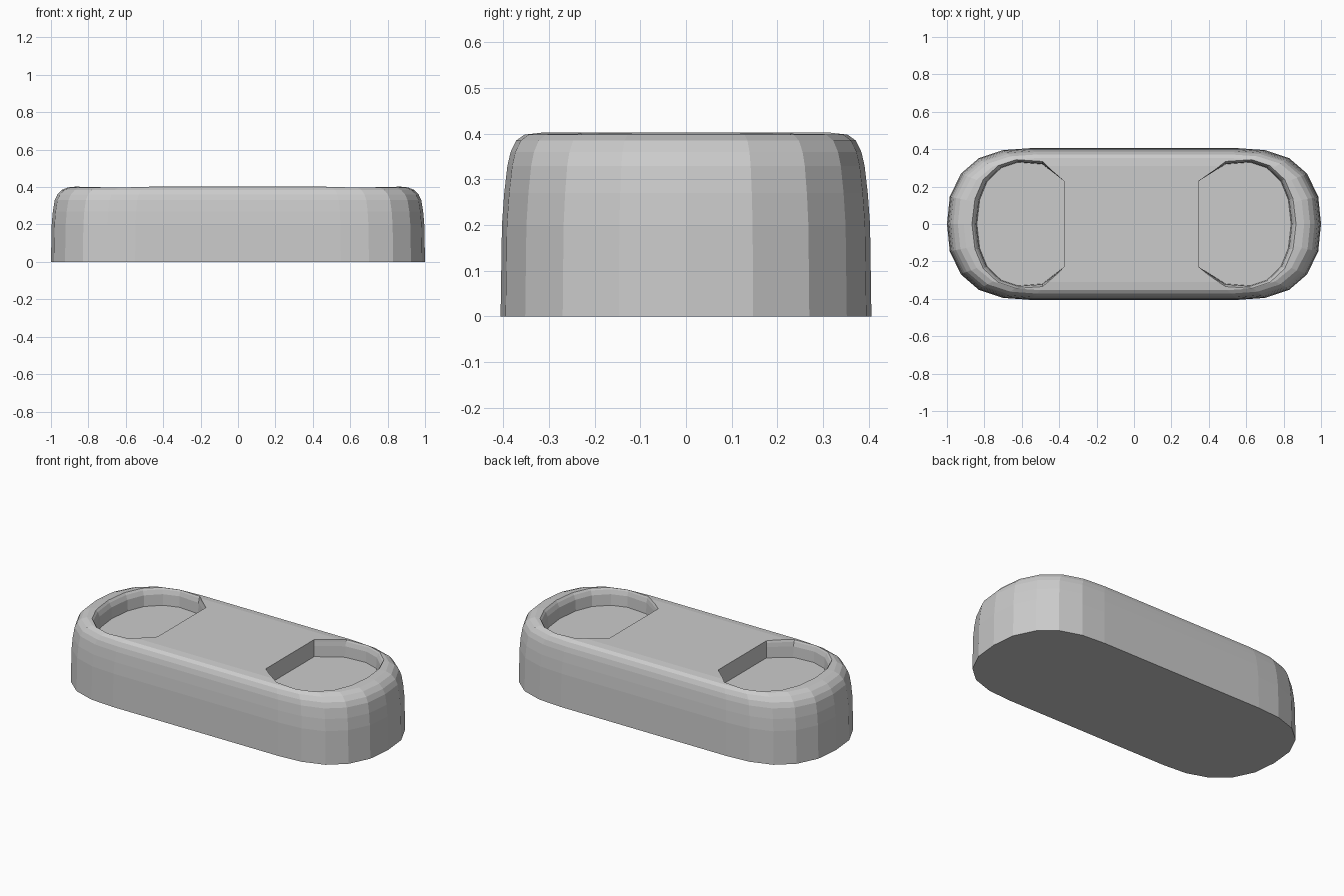
import bpy, bmesh

if "Cube" in bpy.data.objects:
    bpy.data.objects.remove(bpy.data.objects["Cube"])

def loft(name, rings):
    """Closed solid from a stack of equal-length rings."""
    bm = bmesh.new()
    vs = [[bm.verts.new(p) for p in r] for r in rings]
    n = len(rings[0])
    for a, b in zip(vs, vs[1:]):
        for i in range(n):
            j = (i + 1) % n
            bm.faces.new((a[i], a[j], b[j], b[i]))
    bm.faces.new(vs[0][::-1])
    bm.faces.new(vs[-1])
    bmesh.ops.recalc_face_normals(bm, faces=bm.faces)
    me = bpy.data.meshes.new(name)
    bm.to_mesh(me)
    bm.free()
    ob = bpy.data.objects.new(name, me)
    bpy.context.collection.objects.link(ob)
    return ob

# Body outline: one quarter, mirrored into a full rounded bar
quarter = [(1, 0), (.985, .147), (.925, .27), (.83, .352), (.70, .395), (.55, .406)]
right_end = [(x, -y) for x, y in quarter[:0:-1]] + quarter
outline = right_end + [(-x, -y) for x, y in right_end]

# Body: straight walls, softly rounded shoulder, nearly flat top (z, x inset, y inset)
profile = [(0, 0, 0), (.2, .004, .003), (.27, .01, .008), (.33, .02, .015), (.36, .034, .022),
           (.385, .058, .034), (.398, .09, .052), (.403, .14, .095)]
body = loft("body", [[(x * (1 - dx), y * (1 - dy / .406), z) for x, y in outline]
                     for z, dx, dy in profile])

# Recess outline at one end: flat inner wall, clipped corners, round outer end
half = [(.84, 0), (.825, .13), (.785, .228), (.71, .30), (.62, .33), (.49, .32)]
arc = [(x, -y) for x, y in half[:0:-1]] + half

def recess(name, side, inner):
    rings = []
    for z, grow in ((.30, 0), (.365, .006), (.39, .02), (.43, .06)):
        ring = [(inner, -.23)]
        ring += [(.5 + (x - .5) * (1 + grow * 2.4), y * (1 + grow * 1.5)) for x, y in arc]
        ring += [(inner, .23)]
        rings.append([(side * x, y, z) for x, y in ring])
    cutter = loft(name, rings)
    cutter.hide_render = True
    cutter.hide_viewport = True
    mod = body.modifiers.new(name, 'BOOLEAN')
    mod.operation = 'DIFFERENCE'
    mod.solver = 'EXACT'
    mod.object = cutter

recess("left_recess_cutter", -1, .375)
recess("right_recess_cutter", 1, .347)
